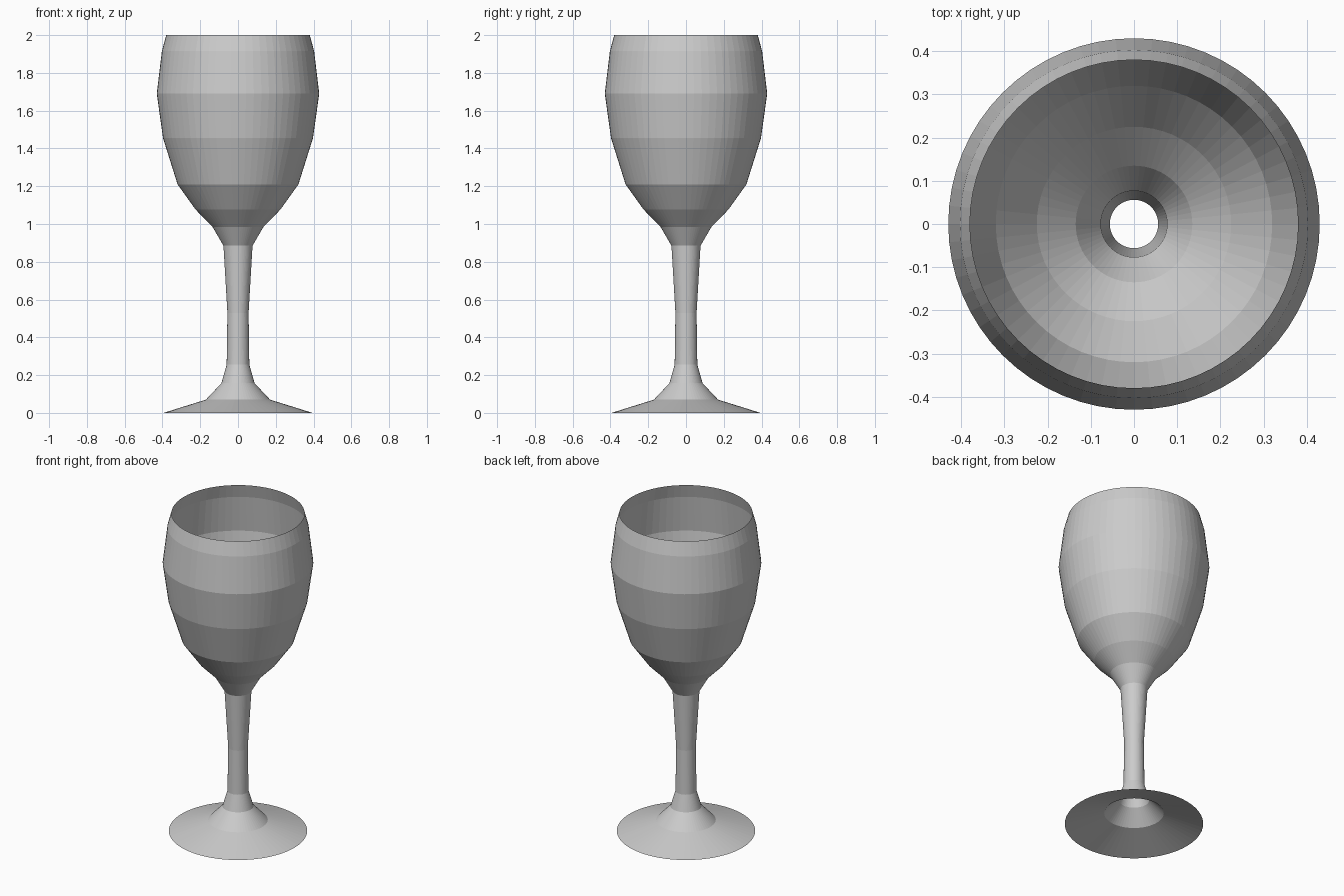
import bpy
import bmesh
from math import cos, sin, tau

cube = bpy.data.objects.get("Cube")
if cube:
    bpy.data.objects.remove(cube, do_unlink=True)

SIDES = 64

# Thin-walled profile as (radius, height), from foot edge to rim
PROFILE = [
    (0.395, 0.0), (0.17, 0.07), (0.088, 0.157), (0.06, 0.255),
    (0.056, 0.53), (0.077, 0.885), (0.135, 0.985), (0.225, 1.077),
    (0.32, 1.21), (0.397, 1.455), (0.43, 1.69), (0.403, 1.915), (0.38, 2.0),
]

glass = bpy.data.materials.new("Grey glass")
glass.use_nodes = True
colour = (0.6, 0.6, 0.6, 1)
glass.diffuse_color = colour
glass.node_tree.nodes["Principled BSDF"].inputs["Base Color"].default_value = colour


def lathe(name, profile, material):
    """Turn an open profile around z into a flat-faced shell."""
    bm = bmesh.new()
    rings = [[bm.verts.new((r * cos(tau * i / SIDES), r * sin(tau * i / SIDES), z))
              for i in range(SIDES)] for r, z in profile]
    for low, high in zip(rings, rings[1:]):
        for i in range(SIDES):
            j = (i + 1) % SIDES
            bm.faces.new((low[i], low[j], high[j], high[i]))
    mesh = bpy.data.meshes.new(name)
    bm.to_mesh(mesh)
    bm.free()
    mesh.materials.append(material)
    obj = bpy.data.objects.new(name, mesh)
    bpy.context.collection.objects.link(obj)
    return obj


# Foot, hollow stem and bowl meet at shared rings
lathe("foot", PROFILE[:4], glass)
lathe("stem", PROFILE[3:6], glass)
lathe("bowl", PROFILE[5:], glass)
